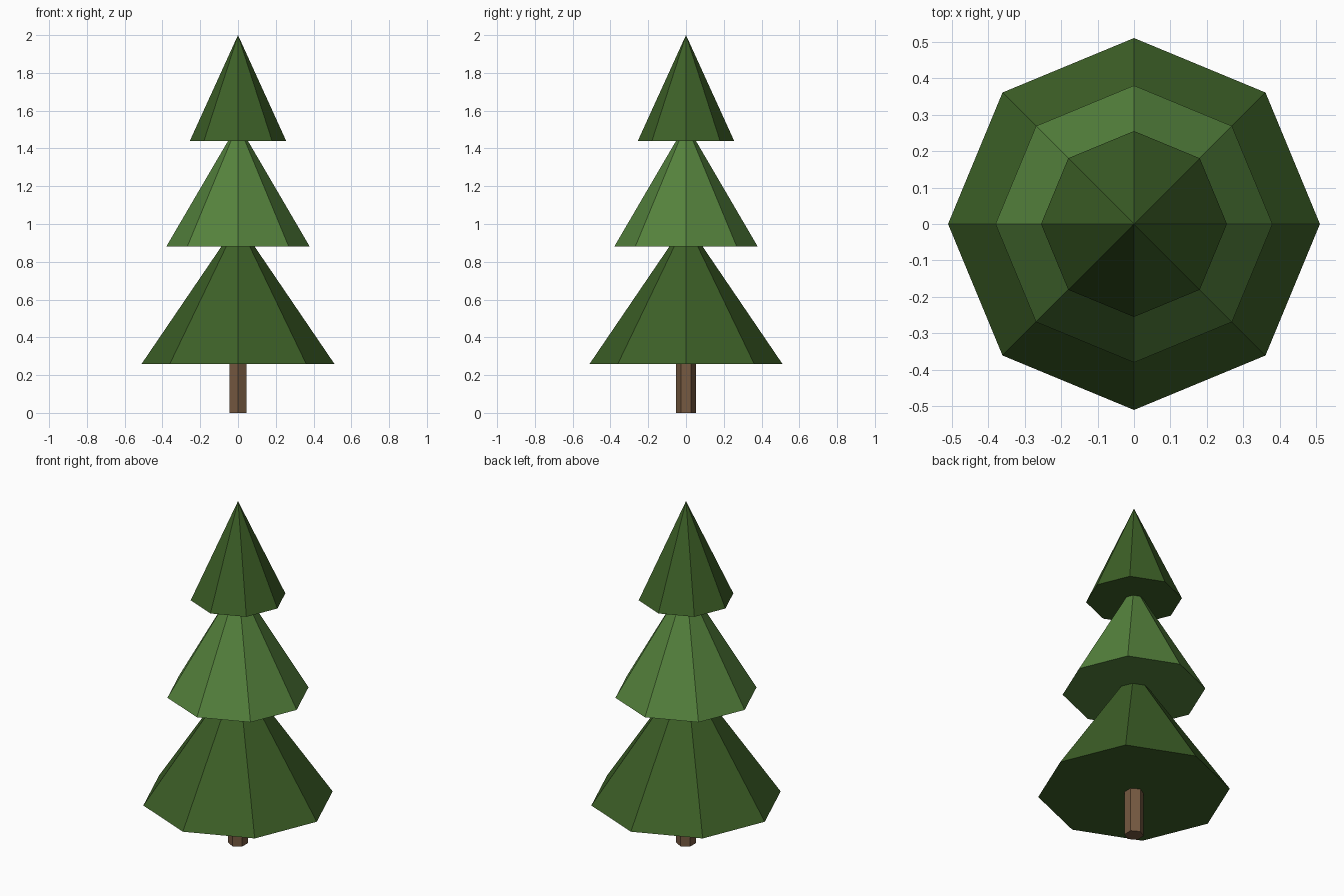
import bpy

cube = bpy.data.objects.get("Cube")
if cube:
    bpy.data.objects.remove(cube, do_unlink=True)


def make_material(name, rgb):
    mat = bpy.data.materials.new(name)
    mat.use_nodes = True
    color = (*rgb, 1.0)
    mat.diffuse_color = color
    bsdf = mat.node_tree.nodes["Principled BSDF"]
    bsdf.inputs["Base Color"].default_value = color
    bsdf.inputs["Roughness"].default_value = 0.9
    return mat


def make_cone(name, sides, radius, top_radius, bottom, top, mat):
    """Flat-shaded closed cone or prism standing on z = bottom."""
    bpy.ops.mesh.primitive_cone_add(
        vertices=sides, radius1=radius, radius2=top_radius,
        depth=top - bottom, location=(0, 0, (bottom + top) / 2))
    obj = bpy.context.object
    obj.name = name
    obj.data.materials.append(mat)
    return obj


dark_green = make_material("dark green", (0.046, 0.116, 0.020))
light_green = make_material("light green", (0.090, 0.225, 0.046))
bark_brown = make_material("bark brown", (0.180, 0.100, 0.052))

# Six-sided trunk, just entering the lowest tier
make_cone("trunk", 6, 0.052, 0.052, 0.0, 0.30, bark_brown)

# Three eight-sided foliage tiers: name, radius, bottom, tip, colour
tiers = [
    ("lower_foliage", 0.51, 0.26, 1.01, dark_green),
    ("middle_foliage", 0.38, 0.88, 1.53, light_green),
    ("upper_foliage", 0.255, 1.44, 2.0, dark_green),
]
for name, radius, bottom, tip, mat in tiers:
    make_cone(name, 8, radius, 0.0, bottom, tip, mat)
